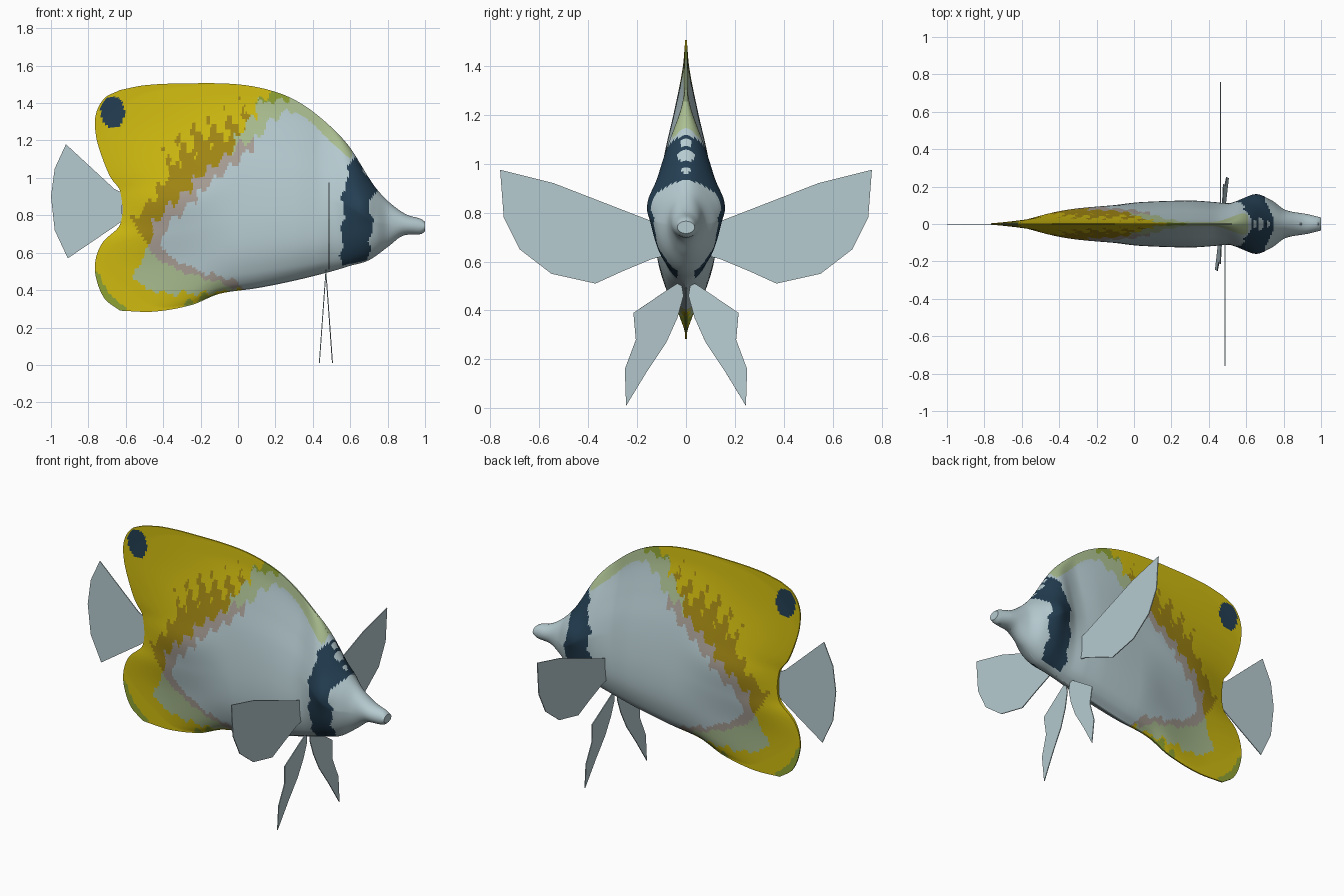
import bpy
from math import cos, sin, pi, sqrt, exp

if "Cube" in bpy.data.objects:
    bpy.data.objects.remove(bpy.data.objects["Cube"], do_unlink=True)


def material(name, rgb):
    lin = [((c / 255 + 0.055) / 1.055) ** 2.4 for c in rgb]
    mat = bpy.data.materials.new(name)
    mat.use_nodes = True
    bsdf = mat.node_tree.nodes["Principled BSDF"]
    bsdf.inputs["Base Color"].default_value = (*lin, 1)
    bsdf.inputs["Roughness"].default_value = 0.8
    mat.diffuse_color = (*lin, 1)
    return mat


PALETTE = [material("silver blue", (182, 203, 208)), material("yellow", (208, 187, 16)),
           material("mustard", (164, 137, 20)), material("taupe", (170, 160, 151)),
           material("pale green", (172, 192, 146)), material("leaf green", (142, 162, 52)),
           material("navy", (36, 63, 83))]
SILVER, YELLOW, MUSTARD, TAUPE, PALE, LEAF, NAVY = range(len(PALETTE))


def make(name, verts, faces):
    mesh = bpy.data.meshes.new(name)
    mesh.from_pydata(verts, [], faces)
    for mat in PALETTE:
        mesh.materials.append(mat)
    obj = bpy.data.objects.new(name, mesh)
    bpy.context.collection.objects.link(obj)
    return obj


def curve(points, x):
    """Smooth interpolation through (x, value) points."""
    if x <= points[0][0]:
        return points[0][1]
    if x >= points[-1][0]:
        return points[-1][1]
    i = max(k for k in range(len(points) - 1) if points[k][0] <= x)

    def slope(k):
        a, b = points[max(k - 1, 0)], points[min(k + 1, len(points) - 1)]
        return (b[1] - a[1]) / (b[0] - a[0])
    (x0, y0), (x1, y1) = points[i], points[i + 1]
    h = x1 - x0
    s = (x - x0) / h
    return (y0 + (y1 - y0) * s * s * (3 - 2 * s)
            + h * s * (1 - s) * (slope(i) * (1 - s) - slope(i + 1) * s))


def ramp(a, b, x):
    s = min(1, max(0, (x - a) / (b - a)))
    return s * s * (3 - 2 * s)


def inside(poly, x, z):
    hit = False
    for (ax, az), (bx, bz) in zip(poly, poly[1:] + poly[:1]):
        if (az > z) != (bz > z) and x < ax + (z - az) * (bx - ax) / (bz - az):
            hit = not hit
    return hit


# Body curves: back, belly, rear fin edge, half width, section shapes
BACK = [(-.63, 1.47), (-.5, 1.495), (-.3, 1.505), (0, 1.5), (.2, 1.46), (.35, 1.39), (.5, 1.27),
        (.6, 1.16), (.7, 1), (.75, .93), (.82, .86), (.9, .805), (.98, .78), (1, .765)]
BELLY = [(-.63, .29), (-.45, .285), (-.25, .32), (-.1, .38), (.1, .41), (.3, .45), (.5, .5),
         (.6, .53), (.7, .56), (.8, .63), (.88, .69), (.98, .7), (1, .715)]
REAR = [(.29, 0), (.35, -.08), (.47, -.13), (.57, -.13), (.66, -.09), (.75, 0), (.93, 0),
        (1, -.05), (1.12, -.1), (1.23, -.13), (1.34, -.13), (1.43, -.08), (1.47, 0)]
WIDTH = [(-.63, .012), (-.4, .07), (-.2, .1), (0, .115), (.3, .125), (.5, .115), (.58, .132),
         (.66, .142), (.74, .12), (.81, .075), (.93, .052), (1, .035)]
MID = [(0, 0), (.03, .4), (.08, .7), (.18, .95), (.3, 1), (.45, .9), (.6, .7), (.75, .4),
       (.9, .12), (1, .03)]
TAIL = [(0, .03), (.2, .22), (.35, .7), (.48, 1), (.6, .7), (.8, .25), (1, .03)]


def half_width(x, z, t):
    tail, head = 1 - ramp(-.5, .05, x), ramp(.42, .6, x)
    oval = 2 * sqrt(max(0, t * (1 - t)))
    oval *= 1 - .7 * max(0, t - .5) * (1 - ramp(.72, .85, x))
    shape = curve(MID, t) * (1 - tail) + curve(TAIL, t) * tail
    shape = shape * (1 - head) + oval * head
    eye = .025 * exp(-((x - .68) ** 2 + (z - .85) ** 2) / .006)
    return max(.004, curve(WIDTH, x) * shape + eye)


# Marking outlines in side view
BAND = [(.62, 1.13), (.74, .94), (.7, .85), (.72, .75), (.69, .54), (.57, .5), (.55, .6),
        (.56, .75), (.565, .94)]
FLANK = [(.1, .3), (0, .45), (-.2, .5), (-.35, .57), (-.4, .62), (-.39, .7), (-.33, .8),
         (-.2, .92), (-.05, 1.05), (.03, 1.12), (.1, 1.2), (.15, 1.29), (.22, 1.34), (.3, 1.36),
         (.4, 1.29), (.5, 1.19), (.6, 1.1), (.63, 1.3), (2, 1.3), (2, .3)]
TAUPE_EDGE = [(.1, .37), (-.1, .44), (-.3, .5), (-.42, .56), (-.48, .62), (-.45, .75),
              (-.37, .85), (-.2, 1.01), (-.08, 1.09), (.03, 1.19), (.14, 1.22), (.14, .8)]
MUSTARD_EDGE = [(-.46, .62), (-.52, .7), (-.56, .77), (-.47, .87), (-.39, 1), (-.31, 1.13),
                (-.22, 1.23), (-.1, 1.25), (.02, 1.3), (.1, 1.35), (.1, 1.1), (-.2, .9)]
PALE_TOP = [(-.06, 1.12), (.0, 1.22), (.08, 1.33), (.1, 1.4), (.24, 1.48), (.4, 1.45),
            (.62, 1.22), (.62, 1.05), (.2, 1.1)]
PALE_LOW = [(-.45, .68), (-.52, .55), (-.57, .47), (-.5, .41), (-.38, .38), (-.2, .385),
            (.06, .4), (0, .5), (-.3, .6)]
LEAF_TOP = [(.1, 1.39), (.15, 1.43), (.18, 1.5), (.28, 1.5), (.27, 1.41), (.2, 1.42)]
LEAF_LOW = [(-.35, .25), (-.28, .33), (-.12, .39), (-.08, .3)]
LEAF_REAR = [(-.8, .5), (-.74, .48), (-.68, .37), (-.6, .31), (-.7, .25), (-.8, .3)]


def colour(x, y, z):
    if ((x + .67) / .065) ** 2 + ((z - 1.35) / .085) ** 2 < 1:
        return NAVY
    wob = .008 * sin(37 * z + 11 * x) + .006 * sin(83 * z - 40 * x)
    if inside(BAND, x + wob, z) and (z > .64 or abs(y) > .035):
        return NAVY
    if x < -.64 and .76 < z < .92:
        return TAUPE
    jag = .012 * sin(60 * x + 25 * z) + .008 * sin(110 * x - 50 * z)
    px, pz = x - jag, z + jag
    if inside(FLANK, px, pz):
        return SILVER
    for poly, index in ((LEAF_TOP, LEAF), (LEAF_LOW, LEAF), (LEAF_REAR, LEAF),
                        (TAUPE_EDGE, TAUPE), (PALE_TOP, PALE), (PALE_LOW, PALE)):
        if inside(poly, px, pz):
            return index
    finger = 3.5 * jag * ramp(1, 1.2, z)
    if inside(MUSTARD_EDGE, px - finger, pz + finger):
        return MUSTARD
    return PALE if x > .3 else YELLOW


# Body with the back and belly fins, lofted from snout to tail
COLS, ROWS = 180, 90
verts, faces = [], []
for i in range(COLS + 1):
    x = -.63 + 1.63 * i / COLS
    low, high = curve(BELLY, x), curve(BACK, x)
    side = []
    for j in range(ROWS + 1):
        t = (1 - cos(pi * j / ROWS)) / 2
        z = low + (high - low) * t
        pull = max(0, 1 - (x + .63) / .5) ** 2
        rear = curve(REAR, .29 + 1.18 * t)
        side.append((x + rear * pull, half_width(x, z, t), z))
    verts += side + [(a, -b, c) for a, b, c in reversed(side)]
RING = 2 * (ROWS + 1)
for i in range(COLS):
    for j in range(RING):
        k = (j + 1) % RING
        faces.append((i * RING + j, i * RING + k, (i + 1) * RING + k, (i + 1) * RING + j))
for j in range(ROWS):
    a, b, c, d = j, RING - 1 - j, RING - 2 - j, j + 1
    faces.append((a, b, c, d))
    faces.append(tuple(COLS * RING + n for n in (d, c, b, a)))
body = make("body", verts, faces)
for face in body.data.polygons:
    face.material_index = colour(*face.center)
bpy.context.view_layer.objects.active = body
body.select_set(True)
bpy.ops.object.shade_smooth_by_angle()


# Thin flat fins
def fin(name, points):
    obj = make(name, points, [tuple(range(len(points)))])
    mod = obj.modifiers.new("thickness", "SOLIDIFY")
    mod.thickness, mod.offset = .005, 0
    return obj


fin("tail_fin", [(x, -.004, z) for x, z in (
    (-.62, .92), (-.66, .94), (-.92, 1.18), (-.98, 1.05), (-1, .9), (-.98, .72), (-.91, .57),
    (-.66, .74), (-.62, .77))])
PECTORAL = [(.1, .755), (.14, .765), (.54, .92), (.76, .975), (.745, .78), (.68, .65),
            (.55, .55), (.37, .51), (.26, .56), (.14, .61), (.1, .62)]
PELVIC = [(.02, .52), (.06, .495), (.215, .39), (.205, .28), (.25, .16), (.245, .01),
          (.16, .15), (.08, .27), (.035, .37), (.01, .46)]
for name, s in (("left", 1), ("right", -1)):
    fin(name + "_pectoral_fin", [(.475 - .012 * s, s * y, z) for y, z in PECTORAL])
    fin(name + "_pelvic_fin", [(.47 + s * .035 * (.5 - z) / .49, s * y, z) for y, z in PELVIC])
